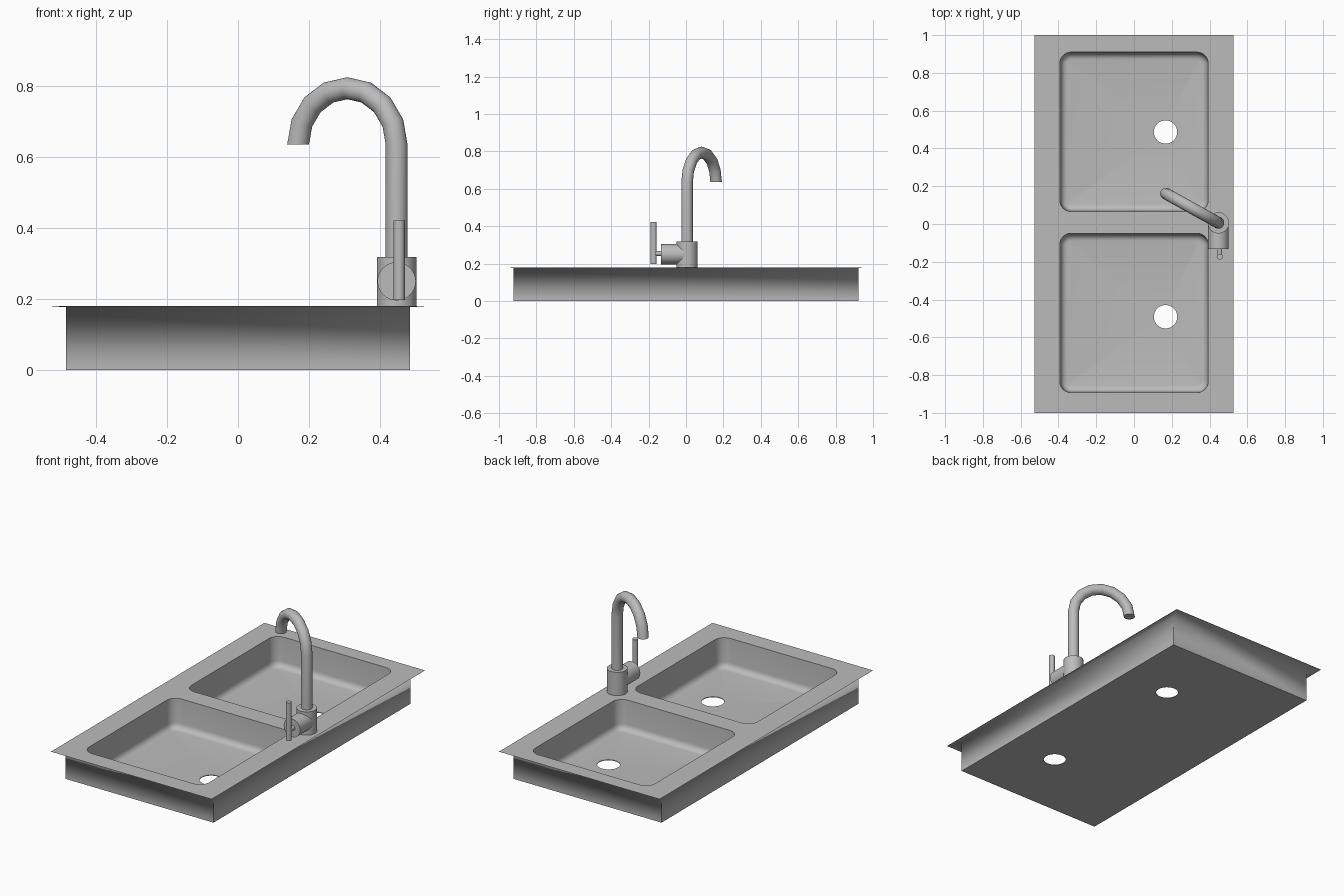
import bpy, bmesh
from math import pi, sin, cos, radians
from mathutils import Vector

cube = bpy.data.objects.get("Cube")
if cube:
    bpy.data.objects.remove(cube, do_unlink=True)

steel = bpy.data.materials.new("brushed_steel")
steel.use_nodes = True
GREY = (0.5, 0.5, 0.5, 1)
steel.diffuse_color = GREY
steel.node_tree.nodes["Principled BSDF"].inputs["Base Color"].default_value = GREY

RIM, UNDER, FLOOR = 0.18, 0.177, 0.004


def finish(bm, name, keep_smooth=lambda e: False):
    """Smooth shading with sharp edges kept, then link the object."""
    bmesh.ops.recalc_face_normals(bm, faces=bm.faces)
    for f in bm.faces:
        f.smooth = True
    for e in bm.edges:
        e.smooth = keep_smooth(e) or e.calc_face_angle(0) < radians(35)
    mesh = bpy.data.meshes.new(name)
    bm.to_mesh(mesh)
    bm.free()
    mesh.materials.append(steel)
    obj = bpy.data.objects.new(name, mesh)
    bpy.context.collection.objects.link(obj)
    return obj


def add_ring(bm, points):
    return [bm.verts.new(p) for p in points]


def bridge(bm, a, b):
    n = len(a)
    for i in range(n):
        j = (i + 1) % n
        bm.faces.new((a[i], a[j], b[j], b[i]))


def fill(bm, *rings):
    """Fill the flat area between an outer ring and its holes."""
    edges = []
    for r in rings:
        for a, b in zip(r, r[1:] + r[:1]):
            edges.append(bm.edges.get((a, b)) or bm.edges.new((a, b)))
    bmesh.ops.triangle_fill(bm, edges=edges, use_beauty=True)


def rectangle(hx, hy, z):
    return [(-hx, -hy, z), (hx, -hy, z), (hx, hy, z), (-hx, hy, z)]


def rounded(cx, cy, hx, hy, r, z, steps=6):
    points = []
    for q, (sx, sy) in enumerate([(1, 1), (-1, 1), (-1, -1), (1, -1)]):
        for i in range(steps + 1):
            a = (q + i / steps) * pi / 2
            points.append((cx + sx * (hx - r) + r * cos(a),
                           cy + sy * (hy - r) + r * sin(a), z))
    return points


def circle(cx, cy, r, z, n=32):
    return [(cx + r * cos(2 * pi * i / n), cy + r * sin(2 * pi * i / n), z)
            for i in range(n)]


# Double sink: rim, outer box, two bowls and drain holes
bm = bmesh.new()
rim = add_ring(bm, rectangle(0.527, 1.0, RIM))
box_top = add_ring(bm, rectangle(0.485, 0.922, UNDER))
box_base = add_ring(bm, rectangle(0.485, 0.922, 0))
bridge(bm, rim, box_top)
bridge(bm, box_top, box_base)

mouths, drains = [], []
FILLET, CORNER, DRAFT = 0.035, 0.06, 0.005
for cy, drain_y in ((0.488, 0.487), (-0.471, -0.491)):
    levels = [(0, RIM)]
    for i in range(6):
        a = i / 5 * pi / 2
        levels.append((DRAFT + FILLET * (1 - cos(a)), FLOOR + FILLET * (1 - sin(a))))
    rings = [add_ring(bm, rounded(0, cy, 0.393 - d, 0.422 - d, CORNER - d, z))
             for d, z in levels]
    for upper, lower in zip(rings, rings[1:]):
        bridge(bm, upper, lower)
    drain_top = add_ring(bm, circle(0.167, drain_y, 0.062, FLOOR))
    drain_base = add_ring(bm, circle(0.167, drain_y, 0.062, 0))
    bridge(bm, drain_top, drain_base)
    fill(bm, rings[-1], drain_top)
    mouths.append(rings[0])
    drains.append(drain_base)
fill(bm, rim, *mouths)
fill(bm, box_base, *drains)
# The rim's underside flows softly into the outer walls
finish(bm, "double_sink",
       lambda e: all(abs(v.co.z - UNDER) < 1e-4 for v in e.verts))


def rod(name, start, end, radius, segments=32):
    start, end = Vector(start), Vector(end)
    axis = end - start
    bm = bmesh.new()
    bmesh.ops.create_cone(bm, cap_ends=True, segments=segments, radius1=radius,
                          radius2=radius, depth=axis.length)
    obj = finish(bm, name)
    obj.location = (start + end) / 2
    obj.rotation_euler = axis.to_track_quat('Z', 'Y').to_euler()
    return obj


# Tap body, side valve and lever
X, Y = 0.447, 0.006
rod("tap_body", (X, Y, RIM - 0.002), (X, Y, 0.318), 0.056)
rod("valve_housing", (X, Y, 0.25), (X, -0.133, 0.25), 0.054)
rod("lever_stem", (0.454, -0.13, 0.253), (0.454, -0.172, 0.253), 0.013, 16)
rod("lever_handle", (0.454, -0.173, 0.197), (0.454, -0.173, 0.422), 0.016, 16)

# Swan-neck spout: circular section swept up and over a half circle
REACH, ARCH_Z, PIPE = 0.159, 0.635, 0.031
lean = Vector((-0.278, 0.155, 0)).normalized()
side = lean.cross(Vector((0, 0, 1)))
foot = Vector((X, Y, 0))
path = [(foot + Vector((0, 0, 0.31)), lean)]
for i in range(9):
    a = i * pi / 8
    outward = -lean * cos(a) + Vector((0, 0, sin(a)))
    centre = foot + lean * REACH + Vector((0, 0, ARCH_Z))
    path.append((centre + outward * REACH, -outward))
bm = bmesh.new()
rings = [add_ring(bm, [p + PIPE * (u * cos(t) + side * sin(t))
                       for t in (2 * pi * k / 20 for k in range(20))])
         for p, u in path]
for a, b in zip(rings, rings[1:]):
    bridge(bm, a, b)
bm.faces.new(rings[0])
bm.faces.new(rings[-1])
finish(bm, "spout")
